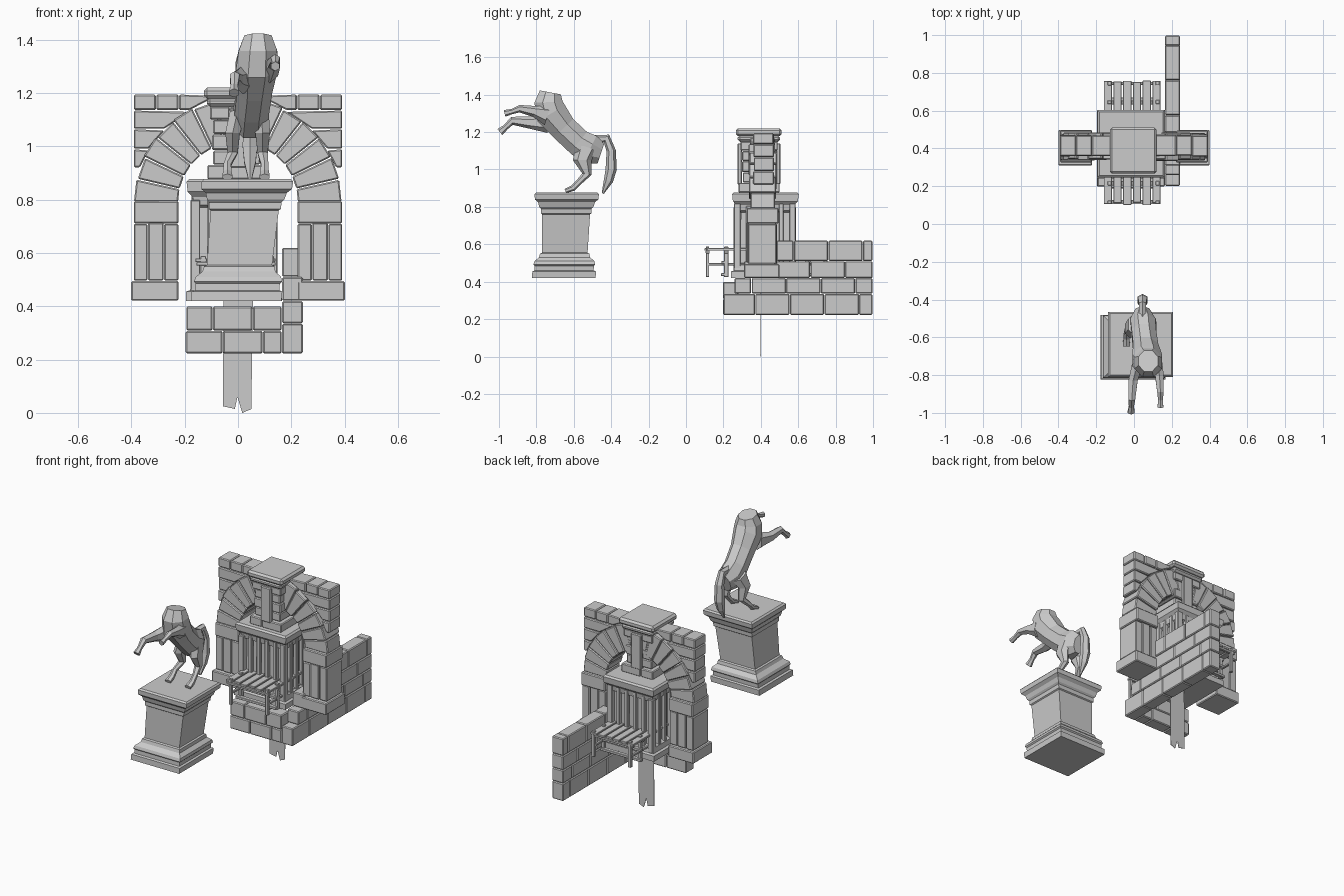
import bpy, bmesh, math, random
from mathutils import Vector

random.seed(4)


def finish(bm, name, bevel=0.0):
    if bevel:
        bmesh.ops.bevel(bm, geom=bm.edges[:], offset=bevel, segments=1,
                        profile=0.5, affect='EDGES')
    bmesh.ops.recalc_face_normals(bm, faces=bm.faces[:])
    me = bpy.data.meshes.new(name)
    bm.to_mesh(me)
    bm.free()
    ob = bpy.data.objects.new(name, me)
    bpy.context.collection.objects.link(ob)
    return ob


def skin(bm, rings):
    # Bridge successive vertex rings and cap both ends
    vr = [[bm.verts.new(p) for p in r] for r in rings]
    n = len(vr[0])
    for a, b in zip(vr, vr[1:]):
        for i in range(n):
            bm.faces.new((a[i], a[(i + 1) % n], b[(i + 1) % n], b[i]))
    bm.faces.new(vr[0][::-1])
    bm.faces.new(vr[-1])


def prism(bm, poly, y0, y1, jit=0.003):
    # xz polygon extruded along y, with slightly worn depth
    y0 += random.uniform(-jit, jit)
    y1 += random.uniform(-jit, jit)
    skin(bm, [[(x, y, z) for x, z in poly] for y in (y0, y1)])


def box(bm, x0, x1, y0, y1, z0, z1, jit=0.002):
    prism(bm, [(x0, z0), (x1, z0), (x1, z1), (x0, z1)], y0, y1, jit)


def moulding(name, profile, base, top):
    # Square stepped profile (z, half width), leaning from base to top centre
    z0, z1 = profile[0][0], profile[-1][0]
    rings = []
    for z, h in profile:
        t = (z - z0) / (z1 - z0)
        cx, cy = (base[k] + (top[k] - base[k]) * t for k in (0, 1))
        rings.append([(cx + sx * h, cy + sy * h, z)
                      for sx, sy in ((-1, -1), (1, -1), (1, 1), (-1, 1))])
    bm = bmesh.new()
    skin(bm, rings)
    return finish(bm, name)


def limb(name, path, sides=6):
    # path: (x, y, z, half width in x, half depth in the yz plane)
    pts = [Vector(p[:3]) for p in path]
    rings = []
    for i, p in enumerate(path):
        t = (pts[min(i + 1, len(pts) - 1)] - pts[max(i - 1, 0)])
        n = t.cross(Vector((1, 0, 0))).normalized()
        rings.append([pts[i] + Vector((p[3] * math.cos(a), 0, 0)) + n * p[4] * math.sin(a)
                      for a in (2 * math.pi * (k + 0.5) / sides for k in range(sides))])
    bm = bmesh.new()
    skin(bm, rings)
    return finish(bm, name)


# Statue pedestal
moulding("statue_pedestal", [
    (0.42, 0.17), (0.455, 0.17), (0.46, 0.158), (0.485, 0.158), (0.492, 0.165), (0.51, 0.16),
    (0.53, 0.137), (0.55, 0.132), (0.555, 0.122), (0.76, 0.128), (0.765, 0.135), (0.79, 0.136),
    (0.80, 0.145), (0.825, 0.152), (0.84, 0.17), (0.868, 0.172), (0.877, 0.163)],
    (-0.007, -0.653), (0.036, -0.637))

# Rearing horse
limb("horse_body", [
    (0.075, -0.725, 1.412, 0.055, 0.062), (0.075, -0.735, 1.36, 0.078, 0.082),
    (0.07, -0.72, 1.30, 0.085, 0.092), (0.062, -0.655, 1.22, 0.072, 0.078),
    (0.052, -0.575, 1.145, 0.07, 0.078), (0.047, -0.515, 1.105, 0.072, 0.09),
    (0.045, -0.455, 1.085, 0.04, 0.06)], 8)
limb("horse_tail", [
    (0.045, -0.49, 1.16, 0.02, 0.025), (0.045, -0.425, 1.165, 0.022, 0.025),
    (0.045, -0.40, 1.10, 0.028, 0.025), (0.045, -0.40, 1.0, 0.032, 0.03),
    (0.045, -0.415, 0.94, 0.025, 0.025), (0.045, -0.445, 0.872, 0.006, 0.006)])
limb("horse_front_leg_left", [
    (0.02, -0.74, 1.25, 0.035, 0.055), (-0.005, -0.83, 1.25, 0.028, 0.033),
    (-0.012, -0.93, 1.26, 0.021, 0.022), (-0.014, -0.965, 1.225, 0.015, 0.015),
    (-0.015, -0.995, 1.20, 0.021, 0.021)])
limb("horse_front_leg_right", [
    (0.12, -0.74, 1.29, 0.035, 0.055), (0.135, -0.81, 1.31, 0.026, 0.03),
    (0.14, -0.89, 1.325, 0.02, 0.02), (0.14, -0.93, 1.31, 0.014, 0.014),
    (0.14, -0.97, 1.30, 0.018, 0.018)])
for side, hip, foot in (("left", 0.0, -0.04), ("right", 0.085, 0.1)):
    mid = (hip + foot) / 2
    limb("horse_hind_leg_" + side, [
        (hip, -0.53, 1.12, 0.035, 0.06), (mid, -0.555, 1.05, 0.032, 0.05),
        (mid, -0.53, 0.975, 0.022, 0.025), (foot, -0.575, 0.93, 0.016, 0.016),
        (foot, -0.605, 0.90, 0.018, 0.016), (foot, -0.645, 0.885, 0.022, 0.012)])

# Arch masonry: piers, voussoirs and corner stones, both sides
CZ, R, r, g = 0.79, 0.39, 0.225, 0.001
bm = bmesh.new()
for s in (-1, 1):
    def stone(x0, x1, y0, y1, z0, z1):
        a, b = sorted((s * x0, s * x1))
        box(bm, a + g, b - g, y0, y1, z0 + g, z1 - g)
    stone(0.222, 0.402, 0.31, 0.50, 0.42, 0.495)
    for a, b, top in ((0.222, 0.278, 0.71), (0.278, 0.338, 0.715), (0.338, 0.392, 0.71)):
        stone(a, b, 0.33, 0.485, 0.495, top)
    stone(0.222, 0.392, 0.325, 0.495, 0.71, 0.795)
    n = 7
    for i in range(n):
        a0 = math.pi / 2 * i / n + 0.006
        a1 = math.pi / 2 * (i + 1) / n - 0.006
        rr = R + random.uniform(-0.005, 0.005)
        poly = [(s * q * math.cos(a), CZ + q * math.sin(a))
                for q, a in ((r, a0), (rr, a0), (rr, a1), (r, a1))]
        prism(bm, poly, 0.34, 0.48, 0.006)
    rows = (0.92, 0.99, 1.065, 1.135, 1.195)
    for k, (z0, z1) in enumerate(zip(rows, rows[1:])):
        i0, i1 = (math.sqrt(max(R * R - (z - CZ) ** 2, 0.0064)) for z in (z0, z1))
        cuts = [0.392]
        step = 0.085 if k % 2 else 0.105
        while cuts[-1] - step > i0 + 0.03:
            cuts.append(cuts[-1] - step)
        for a, b in zip(cuts, cuts[1:]):
            stone(b, a, 0.36, 0.468, z0, z1)
        c = cuts[-1]
        prism(bm, [(s * c - s * g, z0 + g), (s * i0, z0 + g), (s * i1, z1 - 0.006), (s * c - s * g, z1 - g)],
              0.36, 0.468)
finish(bm, "arch_wall", 0.005)


# Stepped corner wall of coursed blocks
def course(x0, x1, y0, y1, z0, z1, along, size, off):
    lo, hi = (x0, x1) if along == 'x' else (y0, y1)
    cuts = [lo]
    t = lo + off
    while t < hi - 0.035:
        cuts.append(t)
        t += size
    cuts.append(hi)
    for a, b in zip(cuts, cuts[1:]):
        if along == 'x':
            box(bm, a + g, b - g, y0, y1, z0 + g, z1 - g)
        else:
            box(bm, x0, x1, a + g, b - g, z0 + g, z1 - g, 0.001)


bm = bmesh.new()
levels = (0.222, 0.335, 0.42, 0.51, 0.62)
for k, y0 in enumerate((0.20, 0.26, 0.31, 0.485)):
    course(0.165, 0.243, y0, 0.998, levels[k], levels[k + 1], 'y', 0.185, 0.09 if k % 2 else 0.17)
for k, x0 in enumerate((-0.197, -0.195)):
    z = (0.222, 0.308, 0.40)
    course(x0, 0.165, 0.20, 0.28, z[k], z[k + 1], 'x', 0.15, 0.14 if k == 0 else 0.1)
finish(bm, "corner_wall", 0.005)

# Plinth with stepped base and cap
moulding("plinth_core", [
    (0.42, 0.18), (0.455, 0.18), (0.46, 0.165), (0.49, 0.16), (0.50, 0.135), (0.77, 0.13),
    (0.78, 0.15), (0.81, 0.155), (0.83, 0.174), (0.868, 0.178), (0.878, 0.168)],
    (-0.015, 0.42), (-0.015, 0.425))

# Upright boards and corner posts around the plinth
bm = bmesh.new()
for i in range(6):
    u = -0.145 + 0.058 * i
    w = 0.018 if i in (0, 5) else 0.012
    z1 = 0.81 + random.uniform(-0.015, 0.01)
    for e in (-0.147, 0.147):
        box(bm, -0.015 + u - w, -0.015 + u + w, 0.422 + e - w, 0.422 + e + w, 0.46, z1)
        if 0 < i < 5:
            box(bm, -0.015 + e - w, -0.015 + e + w, 0.422 + u - w, 0.422 + u + w, 0.46, z1)
finish(bm, "plinth_boards", 0.003)

# Upper column of stacked stones with a slab cap
bm = bmesh.new()
zs = (0.875, 0.93, 0.985, 1.045, 1.10, 1.15)
for k, (z0, z1) in enumerate(zip(zs, zs[1:])):
    h = (0.11, 0.088, 0.092, 0.088, 0.1)[k]
    m = 0.03 if k % 2 else -0.025
    box(bm, -0.005 - h, -0.005 + m - g, 0.39 - h, 0.39 + h, z0 + g, z1 - g)
    box(bm, -0.005 + m + g, -0.005 + h, 0.39 - h, 0.39 + h, z0 + g, z1 - g)
for e in (0.288, 0.492):
    box(bm, -0.035, 0.035, e - 0.012, e + 0.012, 0.92, 1.14)
finish(bm, "upper_column", 0.005)
bm = bmesh.new()
box(bm, -0.117, 0.107, 0.278, 0.502, 1.148, 1.182)
box(bm, -0.128, 0.12, 0.265, 0.513, 1.178, 1.22)
finish(bm, "column_cap", 0.012)

# Slatted table running through the plinth
bm = bmesh.new()
for i in range(6):
    x = -0.16 + i * 0.0515
    box(bm, x, x + 0.043, 0.106, 0.758, 0.566, 0.58, 0.008)
for c in (0.115, 0.215, 0.645, 0.745):
    box(bm, -0.155, 0.14, c - 0.01, c + 0.01, 0.552, 0.566)
    for x in (-0.14, 0.115):
        box(bm, x, x + 0.02, c - 0.01, c + 0.01, 0.425, 0.588)
for x in (-0.142, 0.117):
    box(bm, x, x + 0.016, 0.11, 0.75, 0.487, 0.50)
for c in (0.2, 0.655):
    for z in (0.43, 0.495):
        box(bm, -0.15, 0.135, c - 0.012, c + 0.012, z, z + 0.016)
finish(bm, "slatted_table", 0.002)

# Hanging banner with a notched end
bm = bmesh.new()
prism(bm, [(-0.054, 0.44), (-0.057, 0.025), (-0.012, 0.015), (-0.002, 0.06),
           (0.016, 0.0), (0.05, 0.014), (0.056, 0.44)], 0.398, 0.401, 0)
finish(bm, "banner")
